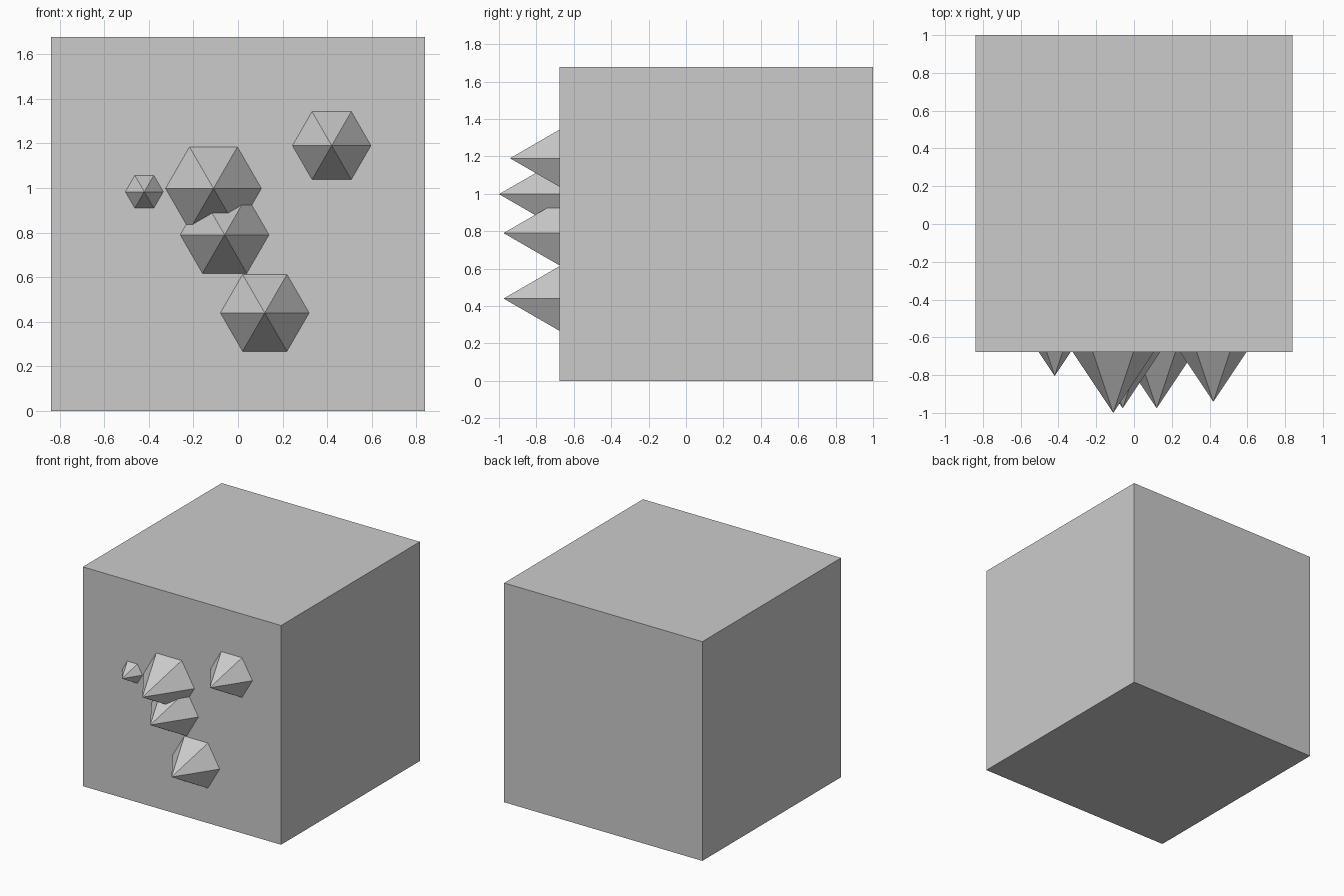
import bpy, bmesh
from math import radians
from mathutils import Matrix, Vector

if "Cube" in bpy.data.objects:
    bpy.data.objects.remove(bpy.data.objects["Cube"])

SIZE = 1.677          # cube edge
BACK = 1.0            # y of the back face
FRONT = BACK - SIZE   # y of the spiked face
WALL = SIZE * 0.05    # border of the recess on the back


def finish(bm, name):
    mesh = bpy.data.meshes.new(name)
    bm.to_mesh(mesh)
    bm.free()
    obj = bpy.data.objects.new(name, mesh)
    bpy.context.collection.objects.link(obj)
    return obj


def cube(name, edge, flip=False):
    """Cube centred on x, flush with the back plane."""
    bm = bmesh.new()
    mat = Matrix.Translation((0, BACK - edge / 2, SIZE / 2)) @ Matrix.Scale(edge, 4)
    bmesh.ops.create_cube(bm, size=1, matrix=mat)
    # snap the rear vertices exactly onto the back plane
    for v in bm.verts:
        if v.co.y > BACK - edge / 2:
            v.co.y = BACK
    if flip:
        bmesh.ops.reverse_faces(bm, faces=bm.faces[:])
    return finish(bm, name)


def spike(name, x, z, radius):
    """Six-sided cone pointing out of the front face."""
    height = radius * 1.5
    bm = bmesh.new()
    mat = (Matrix.Translation((x, FRONT - height / 2, z))
           @ Matrix.Rotation(radians(90), 4, 'X')
           @ Matrix.Rotation(radians(30), 4, 'Z'))
    bmesh.ops.create_cone(bm, cap_ends=True, segments=6, radius1=radius,
                          radius2=0, depth=height, matrix=mat)
    bmesh.ops.remove_doubles(bm, verts=bm.verts[:], dist=1e-5)
    return finish(bm, name)


# Main block and its inward-facing inner shell, flush at the back
cube("block", SIZE)
cube("inner_shell", SIZE - 2 * WALL, flip=True)

# Spikes: x, z, radius
for i, (x, z, r) in enumerate([(-0.42, 0.983, 0.085),
                               (-0.11, 0.998, 0.215),
                               (-0.06, 0.79, 0.199),
                               (0.12, 0.44, 0.199),
                               (0.42, 1.19, 0.176)]):
    spike(f"spike_{i + 1}", x, z, r)
